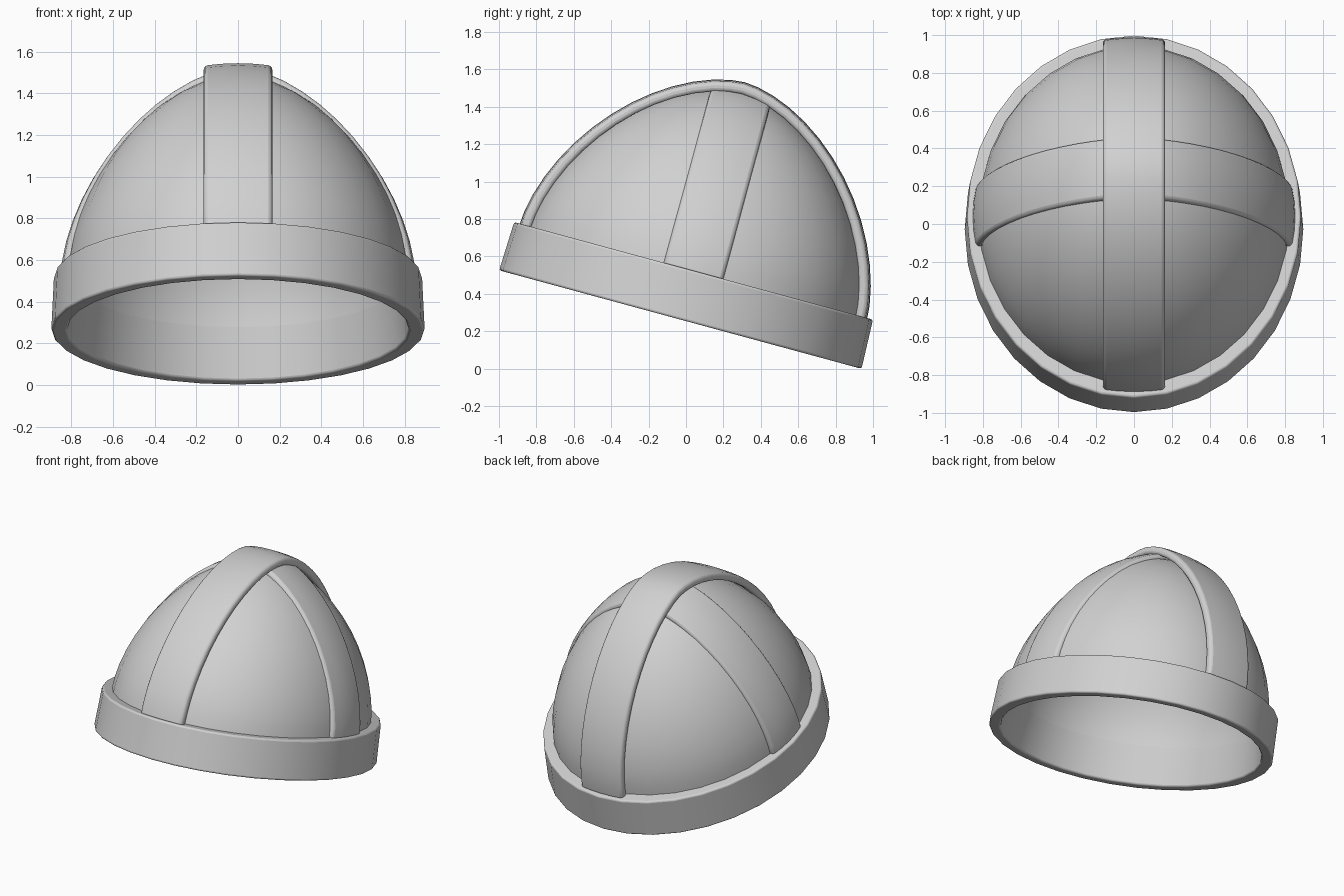
import bpy, bmesh, math

if "Cube" in bpy.data.objects:
    bpy.data.objects.remove(bpy.data.objects["Cube"])

TILT = math.radians(-15.2)   # whole helmet leans forward-up
CY = -0.098                  # centre of the helmet along its own length
BASE, TOP = 0.245, 0.515     # rim bottom and top heights before tilting
P = 1.72                     # superellipse power of the slightly pointed dome

metal = bpy.data.materials.new("grey_metal")
metal.diffuse_color = (0.64, 0.64, 0.64, 1)
metal.use_nodes = True
metal.node_tree.nodes["Principled BSDF"].inputs["Base Color"].default_value = metal.diffuse_color


def arc(t, p=P):
    """Quarter superellipse: radius and height factors for angle t."""
    return max(math.cos(t), 0) ** (2 / p), max(math.sin(t), 0) ** (2 / p)


def finish(name, bm, bevel=0):
    bmesh.ops.recalc_face_normals(bm, faces=bm.faces)
    me = bpy.data.meshes.new(name)
    bm.to_mesh(me)
    bm.free()
    ob = bpy.data.objects.new(name, me)
    bpy.context.collection.objects.link(ob)
    me.materials.append(metal)
    ob.rotation_euler.x = TILT
    if bevel:
        mod = ob.modifiers.new("bevel", 'BEVEL')
        mod.width, mod.segments, mod.angle_limit = bevel, 3, math.radians(50)
    bpy.ops.object.select_all(action='DESELECT')
    ob.select_set(True)
    bpy.context.view_layer.objects.active = ob
    bpy.ops.object.shade_smooth_by_angle(angle=math.radians(35))
    return ob


def lathe(name, profile, n=32, closed=False, bevel=0):
    """Elliptical lathe; profile holds (x radius, y radius, height)."""
    bm = bmesh.new()
    rings = []
    for rx, ry, z in profile:
        if rx < 1e-3:
            rings.append([bm.verts.new((0, CY, z))] * n)
        else:
            rings.append([bm.verts.new((rx * math.sin(2 * math.pi * i / n),
                                        CY - ry * math.cos(2 * math.pi * i / n), z))
                          for i in range(n)])
    pairs = list(zip(rings, rings[1:])) + ([(rings[-1], rings[0])] if closed else [])
    for a, b in pairs:
        for i in range(n):
            j = (i + 1) % n
            bm.faces.new(list(dict.fromkeys((a[i], a[j], b[j], b[i]))))
    return finish(name, bm, bevel)


def band(name, length, height, along_y, sag, p=P, half=0.165, thick=0.055, n=28):
    """Arched strap over the dome; its outer face is slightly crowned across."""
    bm = bmesh.new()
    rows = []
    across = [i / 2 for i in range(-2, 3)]
    section = [(sag * w * w, w * half) for w in across]
    section += [(thick + sag * w * w, w * half) for w in reversed(across)]
    for k in range(n + 1):
        t = math.pi * k / n
        c, s = arc(min(t, math.pi - t), p)
        c *= 1 if t < math.pi / 2 else -1
        row = []
        for d, w in section:
            a, z = c * (length - d), TOP - 0.015 + s * (height + 0.015 - d)
            row.append(bm.verts.new((w, CY + a, z) if along_y else (a, CY + w, z)))
        rows.append(row)
    m = len(section)
    for a, b in zip(rows, rows[1:]):
        for i in range(m):
            j = (i + 1) % m
            bm.faces.new((a[i], a[j], b[j], b[i]))
    bm.faces.new(rows[0])
    bm.faces.new(rows[-1])
    return finish(name, bm, 0.02)


# domed shell, hollow: outer skin and inner lining
STEPS = 14
angles = [math.pi / 2 * k / STEPS for k in range(STEPS + 1)]
for name, rx, ry, h in (("dome_outer", 0.825, 0.918, 1.0), ("dome_lining", 0.79, 0.88, 0.955)):
    lathe(name, [(rx * arc(t)[0], ry * arc(t)[0], TOP - 0.015 + h * arc(t)[1])
                 for t in angles])

# brow rim around the opening
lathe("rim", [(0.82, 0.928, BASE), (0.897, 1.004, BASE),
              (0.884, 0.994, TOP), (0.79, 0.88, TOP)], closed=True, bevel=0.012)

# crossing straps
band("front_to_back_strap", 0.964, 1.045, True, 0.012)
band("side_to_side_strap", 0.855, 1.015, False, 0.018, p=1.66)
